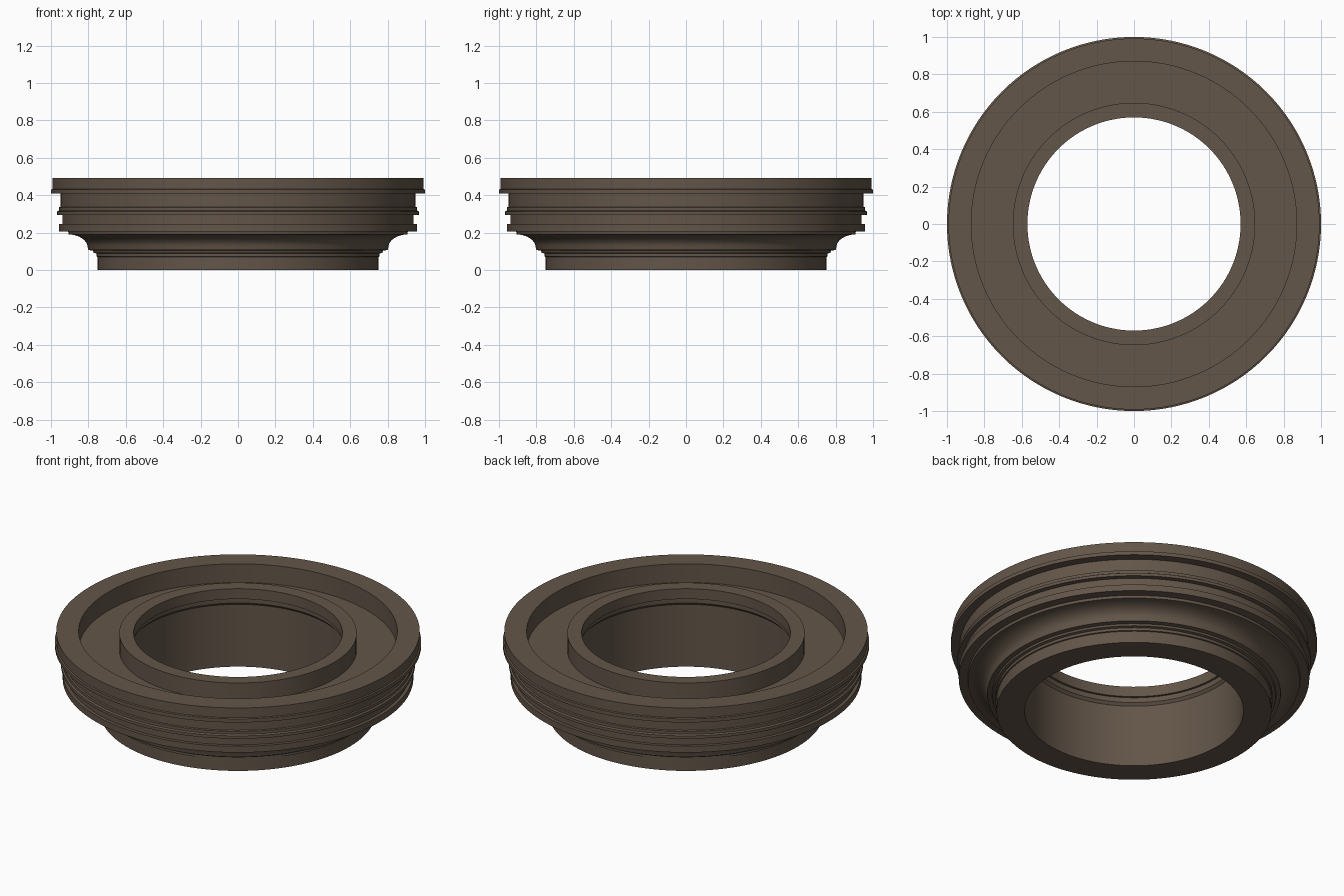
import bpy, bmesh, math

if "Cube" in bpy.data.objects:
    bpy.data.objects.remove(bpy.data.objects["Cube"])

SEGMENTS = 128

# Closed cross-section (radius, height), walked up the outside and down the bore
profile = [
    (0.75, 0.0), (0.75, 0.07), (0.757, 0.072), (0.757, 0.088),      # foot
    (0.772, 0.092), (0.775, 0.103), (0.80, 0.107),
]
# concave cove under the mouldings
for i in range(9):
    a = math.radians(90 * i / 8)
    profile.append((0.905 - 0.102 * math.cos(a), 0.118 + 0.072 * math.sin(a)))
profile += [
    (0.908, 0.205), (0.957, 0.207), (0.957, 0.245), (0.938, 0.245),  # lower band
    (0.938, 0.295), (0.967, 0.295), (0.967, 0.312), (0.958, 0.318),  # middle bead
    (0.958, 0.335), (0.95, 0.338), (0.95, 0.408),
    (1.0, 0.408), (1.0, 0.43), (0.992, 0.433), (0.992, 0.492),       # rim flange
    (0.87, 0.492), (0.87, 0.38), (0.648, 0.38), (0.648, 0.482),      # trough and collar
    (0.57, 0.482), (0.57, 0.42), (0.583, 0.42), (0.583, 0.39),       # bore lip
    (0.597, 0.375), (0.597, 0.0),
]

# Lathe the section into a ring
bm = bmesh.new()
rings = []
for s in range(SEGMENTS):
    a = 2 * math.pi * s / SEGMENTS
    rings.append([bm.verts.new((r * math.cos(a), r * math.sin(a), z)) for r, z in profile])
n = len(profile)
for s in range(SEGMENTS):
    p, q = rings[s], rings[(s + 1) % SEGMENTS]
    for i in range(n):
        j = (i + 1) % n
        bm.faces.new((p[i], q[i], q[j], p[j]))
bmesh.ops.recalc_face_normals(bm, faces=bm.faces)

mesh = bpy.data.meshes.new("moulded_ring")
bm.to_mesh(mesh)
bm.free()
ring = bpy.data.objects.new("moulded_ring", mesh)
bpy.context.collection.objects.link(ring)

# Dark bronze colour
bronze = bpy.data.materials.new("dark_bronze")
bronze.diffuse_color = (0.125, 0.092, 0.066, 1)
bronze.use_nodes = True
bronze.node_tree.nodes["Principled BSDF"].inputs["Base Color"].default_value = bronze.diffuse_color
mesh.materials.append(bronze)

bpy.context.view_layer.objects.active = ring
ring.select_set(True)
bpy.ops.object.shade_smooth_by_angle(angle=math.radians(30))
